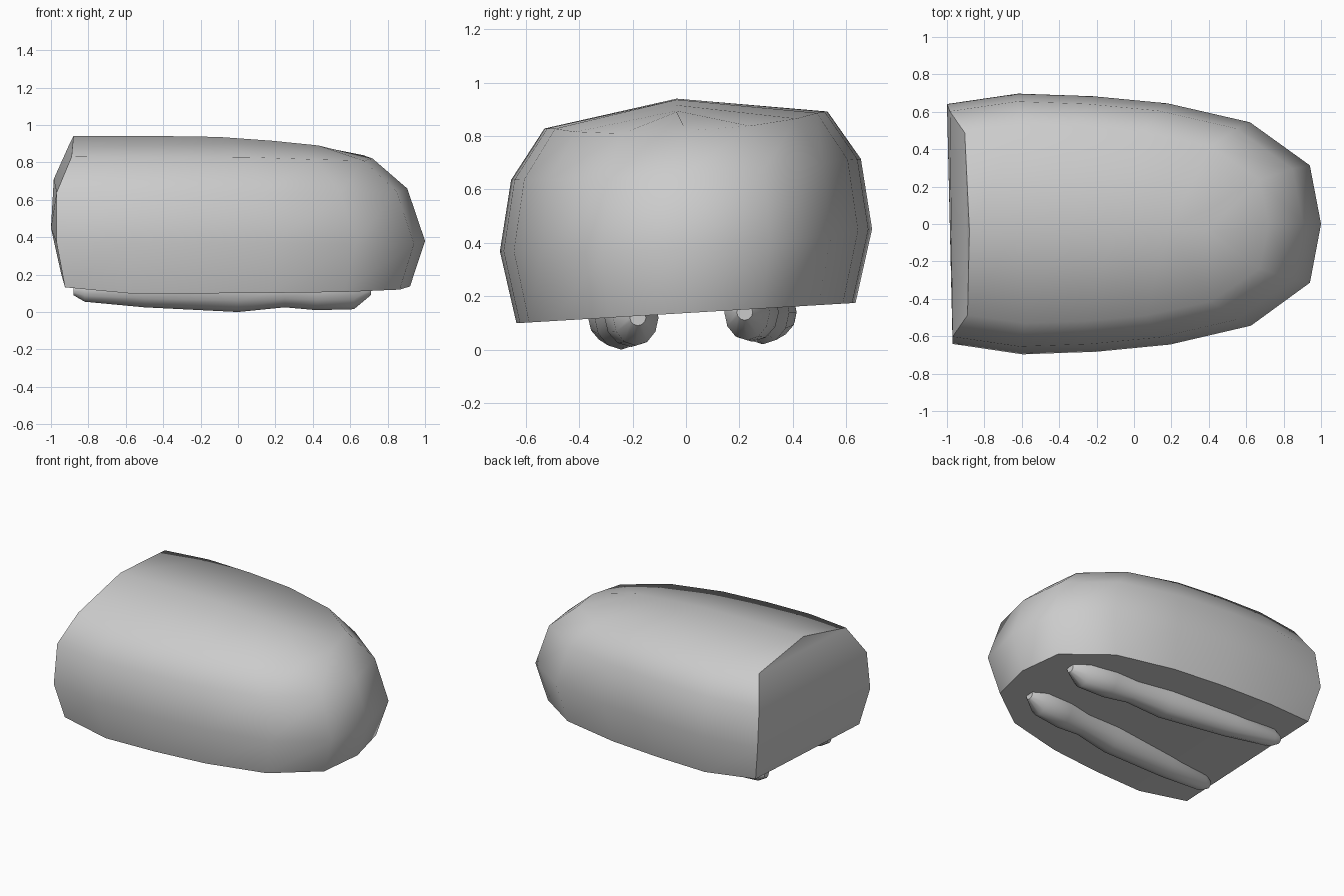
import bpy, bmesh, math

if "Cube" in bpy.data.objects:
    bpy.data.objects.remove(bpy.data.objects["Cube"], do_unlink=True)

grey = bpy.data.materials.new("plain_grey")
grey.use_nodes = True
tone = (0.6, 0.6, 0.6, 1)
grey.diffuse_color = tone
grey.node_tree.nodes["Principled BSDF"].inputs["Base Color"].default_value = tone


def finish(name, bm, angle):
    bmesh.ops.remove_doubles(bm, verts=bm.verts[:], dist=0.0005)
    bmesh.ops.recalc_face_normals(bm, faces=bm.faces[:])
    mesh = bpy.data.meshes.new(name)
    bm.to_mesh(mesh)
    bm.free()
    mesh.materials.append(grey)
    obj = bpy.data.objects.new(name, mesh)
    bpy.context.collection.objects.link(obj)
    bpy.ops.object.select_all(action="DESELECT")
    obj.select_set(True)
    bpy.context.view_layer.objects.active = obj
    bpy.ops.object.shade_smooth_by_angle(angle=math.radians(angle))


# Shell: U-shaped contours stacked from the flat underside to the ridge
# Contour stations: fraction of length, fraction of half width
stations = [(0, .92), (.19, 1), (.39, .98), (.59, .925), (.81, .78), (.97, .45), (1, 0)]
# Levels: right back x, left back x, nose x, half width, height, nose drop
levels = [
    (-.925, -.945, .92, .635, .137, 0),
    (-.97, -1.0, 1.0, .697, .41, .03),
    (-.97, -.985, .905, .655, .675, .015),
    (-.89, -.905, .72, .53, .86, .04),
    (-.88, -.88, .43, 0, .94, .05),
]


def contour(bm, level):
    back_r, back_l, nose, width, height, drop = level
    row = []
    path = [(-1, s) for s in stations] + [(1, s) for s in stations[-2::-1]]
    for side, (u, w) in path:
        back = back_r if side < 0 else back_l
        x = back + (nose - back) * u
        y = side * w * width
        z = height + .06 * y - drop * max(0, (u - .5) * 2) ** 1.5
        if u == 0 and height < .2:
            z += .03
        if width == 0:
            y = -.035
        row.append(bm.verts.new((x, y, z)))
    return row


bm = bmesh.new()
rows = [contour(bm, level) for level in levels]
for low, high in zip(rows, rows[1:]):
    for i in range(len(low) - 1):
        bm.faces.new((low[i], low[i + 1], high[i + 1], high[i]))
    # back wall strip
    bm.faces.new((low[-1], low[0], high[0], high[-1]))
# underside, in strips from side to side
base = rows[0]
last = len(base) - 1
for i in range(len(stations) - 2):
    bm.faces.new((base[i], base[last - i], base[last - i - 1], base[i + 1]))
bm.faces.new(base[5:8])
finish("shell", bm, 55)

# Runners: tapered tubes half sunk in the underside
# Sections: x, half width, lowest height
sections = [(-.88, .025, .09), (-.82, .05, .055), (-.5, .08, .025), (0, .1, 0),
            (.25, .08, .025), (.42, .1, .01), (.62, .085, .015), (.71, .03, .09)]


def runner(name, front_y, back_y, lift):
    bm = bmesh.new()
    rings = []
    for x, half, low in sections:
        y = back_y + (front_y - back_y) * (x + .88) / 1.59
        mid = .12 + lift
        depth = mid - low - lift
        ring = []
        for k in range(12):
            a = math.tau * k / 12
            ring.append(bm.verts.new((x, y + half * math.cos(a), mid + depth * math.sin(a))))
        rings.append(ring)
    for a, b in zip(rings, rings[1:]):
        for k in range(12):
            bm.faces.new((a[k], a[k - 1], b[k - 1], b[k]))
    bm.faces.new(rings[0])
    bm.faces.new(rings[-1])
    finish(name, bm, 50)


runner("right_runner", -.18, -.32, 0)
runner("left_runner", .22, .37, .02)
